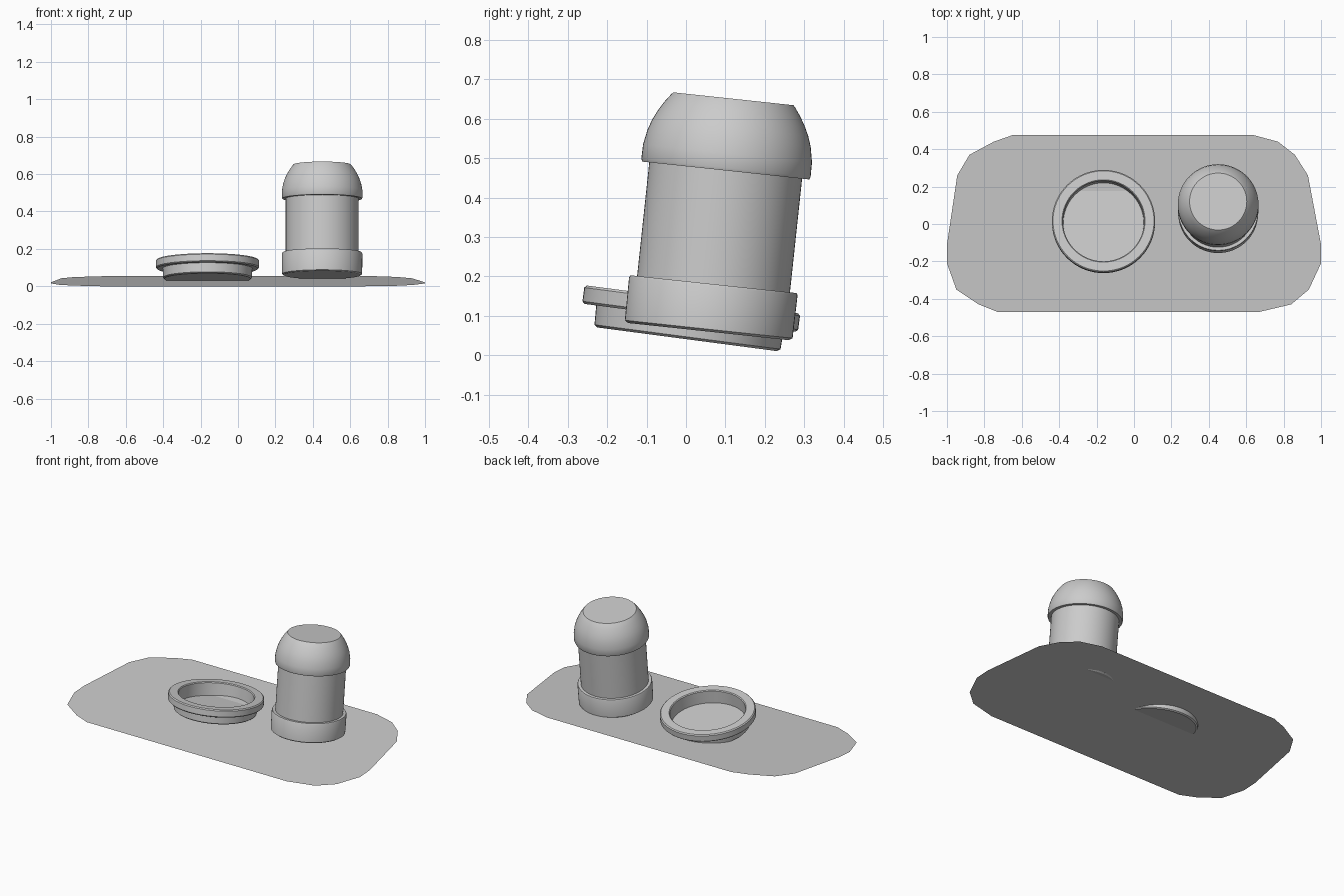
import bpy, bmesh, math

if "Cube" in bpy.data.objects:
    bpy.data.objects.remove(bpy.data.objects["Cube"])

grey = bpy.data.materials.new("plain grey")
grey.diffuse_color = (0.6, 0.6, 0.6, 1)
grey.use_nodes = True
grey.node_tree.nodes["Principled BSDF"].inputs["Base Color"].default_value = grey.diffuse_color


def make_object(name, bm):
    mesh = bpy.data.meshes.new(name)
    bm.to_mesh(mesh)
    bm.free()
    mesh.materials.append(grey)
    obj = bpy.data.objects.new(name, mesh)
    bpy.context.collection.objects.link(obj)
    return obj


def lathe(name, profile, location, tilt, sides=64):
    """Spin a (radius, height) profile, close both ends, then lean it back."""
    bm = bmesh.new()
    rings = []
    for r, h in profile:
        rings.append([bm.verts.new((r * math.cos(a), r * math.sin(a), h))
                      for a in (2 * math.pi * i / sides for i in range(sides))])
    for low, high in zip(rings, rings[1:]):
        for i in range(sides):
            j = (i + 1) % sides
            bm.faces.new((low[i], low[j], high[j], high[i]))
    bm.faces.new(rings[0][::-1])
    bm.faces.new(rings[-1])
    obj = make_object(name, bm)
    obj.location = location
    obj.rotation_euler.x = -math.radians(tilt)
    bpy.ops.object.select_all(action='DESELECT')
    obj.select_set(True)
    bpy.context.view_layer.objects.active = obj
    bpy.ops.object.shade_smooth_by_angle(angle=math.radians(32))
    return obj


# Thin ground sheet, rising gently toward the back
outline = [(-0.65, 0.475), (-0.75, 0.44), (-0.88, 0.37), (-0.945, 0.26),
           (-1.0, -0.11), (-1.0, -0.21), (-0.95, -0.35), (-0.83, -0.43),
           (-0.73, -0.47), (0.67, -0.47), (0.84, -0.43), (0.935, -0.35),
           (1.0, -0.21), (1.0, -0.11), (0.93, 0.26), (0.86, 0.37),
           (0.77, 0.44), (0.64, 0.475)]
bm = bmesh.new()
bm.faces.new([bm.verts.new((x, y, 0.0585 * (y + 0.47))) for x, y in outline])
make_object("ground_sheet", bm)

# Bottle: base collar, straight body and domed flat-topped cap
bottle_at = (0.45, 0.057, 0.06)
lathe("bottle_collar", [(0.205, 0), (0.214, 0.006), (0.215, 0.115),
                        (0.212, 0.121), (0.195, 0.121)], bottle_at, 6.1)
lathe("bottle_body", [(0.195, 0.11), (0.195, 0.42)], bottle_at, 6.1)
lathe("bottle_cap", [(0.195, 0.411), (0.213, 0.411), (0.216, 0.418),
                     (0.2155, 0.455), (0.208, 0.494), (0.199, 0.52),
                     (0.188, 0.543), (0.174, 0.567), (0.158, 0.589),
                     (0.153, 0.594)], bottle_at, 6.1)

# Shallow dish with an overhanging rim and a recessed floor
lathe("dish", [(0.23, 0), (0.238, 0.006), (0.24, 0.055), (0.27, 0.055),
               (0.276, 0.061), (0.276, 0.096), (0.27, 0.102),
               (0.222, 0.102), (0.217, 0.097), (0.215, 0.02)],
      (-0.163, 0.003, 0.0405), 7.5)
